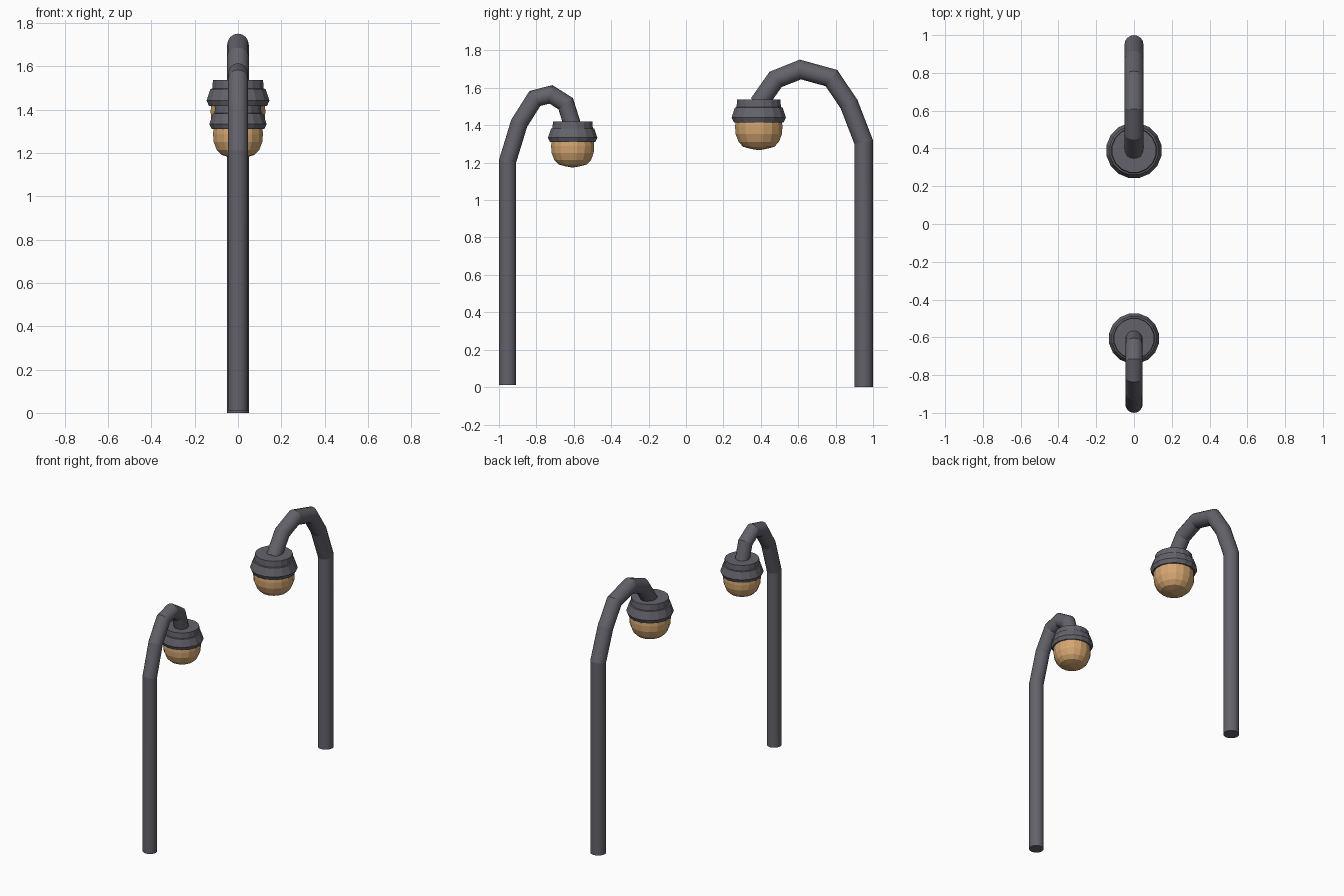
import bpy, bmesh, math
from mathutils import Vector

if "Cube" in bpy.data.objects:
    bpy.data.objects.remove(bpy.data.objects["Cube"])


def material(name, col):
    m = bpy.data.materials.new(name)
    m.diffuse_color = (*col, 1)
    m.use_nodes = True
    m.node_tree.nodes["Principled BSDF"].inputs["Base Color"].default_value = m.diffuse_color
    return m


METAL = material("dark grey metal", (0.125, 0.123, 0.145))
GLASS = material("amber glass", (0.66, 0.38, 0.165))


def finish(name, bm, mat):
    bmesh.ops.recalc_face_normals(bm, faces=bm.faces)
    me = bpy.data.meshes.new(name)
    bm.to_mesh(me)
    bm.free()
    me.materials.append(mat)
    ob = bpy.data.objects.new(name, me)
    bpy.context.collection.objects.link(ob)
    return ob


def skin(bm, rings):
    n = len(rings[0])
    for a, b in zip(rings, rings[1:]):
        for i in range(n):
            j = (i + 1) % n
            bm.faces.new((a[i], a[j], b[j], b[i]))
    bm.faces.new(rings[0])
    bm.faces.new(rings[-1])


def tube(name, path, r, n=16):
    """Mitred round tube along a (y, z) path in the x = 0 plane."""
    bm = bmesh.new()
    pts = [Vector((0, y, z)) for y, z in path]
    rings = []
    for k, p in enumerate(pts):
        d0 = (p - pts[k - 1]).normalized() if k else (pts[1] - p).normalized()
        d1 = (pts[k + 1] - p).normalized() if k < len(pts) - 1 else d0
        t = (d0 + d1).normalized()
        side = Vector((0, -t.z, t.y)) * (r / max(t.dot(d0), 0.5))
        rings.append([bm.verts.new(p + side * math.cos(a) + Vector((r * math.sin(a), 0, 0)))
                      for a in (2 * math.pi * i / n for i in range(n))])
    skin(bm, rings)
    ob = finish(name, bm, METAL)
    # smooth round the tube, creased at the bends
    for f in ob.data.polygons:
        f.use_smooth = len(f.vertices) == 4
    bm = bmesh.new()
    bm.from_mesh(ob.data)
    for e in bm.edges:
        e.smooth = abs(e.calc_face_angle(0)) < math.radians(23) and \
            (abs((e.verts[0].co - e.verts[1].co).x) < 1e-5)
    bm.to_mesh(ob.data)
    bm.free()


def lathe(name, profile, y, z, s, mat, n=16):
    """Turned solid from (radius, height) pairs."""
    bm = bmesh.new()
    rings = [[bm.verts.new((r * s * math.cos(a), y + r * s * math.sin(a), z + h * s))
              for a in (2 * math.pi * (i + 0.5) / n for i in range(n))]
             for r, h in profile]
    skin(bm, rings)
    finish(name, bm, mat)


# heights measured down from the top of the lamp head
CAP = [(0.118, 0), (0.121, -0.04), (0.13, -0.042), (0.148, -0.095), (0.136, -0.121)]
BULB = [(0.126, -0.11), (0.129, -0.145), (0.126, -0.185), (0.11, -0.226),
        (0.085, -0.252), (0.045, -0.263), (0.005, -0.27)]


def lamp(label, path, r, y, z, s):
    tube(label + "_post", path, r)
    lathe(label + "_shade", CAP, y, z, s, METAL)
    lathe(label + "_bulb", BULB, y, z, s, GLASS)


# tall lamp at the back, arm reaching forward
lamp("tall_lamp", [(0.95, 0), (0.95, 1.31), (0.872, 1.512), (0.778, 1.652), (0.612, 1.698),
                   (0.479, 1.645), (0.388, 1.515)], 0.05, 0.389, 1.537, 1.0)
# short lamp at the front, arm reaching back
lamp("short_lamp", [(-0.954, 0.01), (-0.954, 1.208), (-0.892, 1.41), (-0.808, 1.543),
                    (-0.722, 1.565), (-0.643, 1.515), (-0.607, 1.40)], 0.046, -0.606, 1.42, 0.91)
